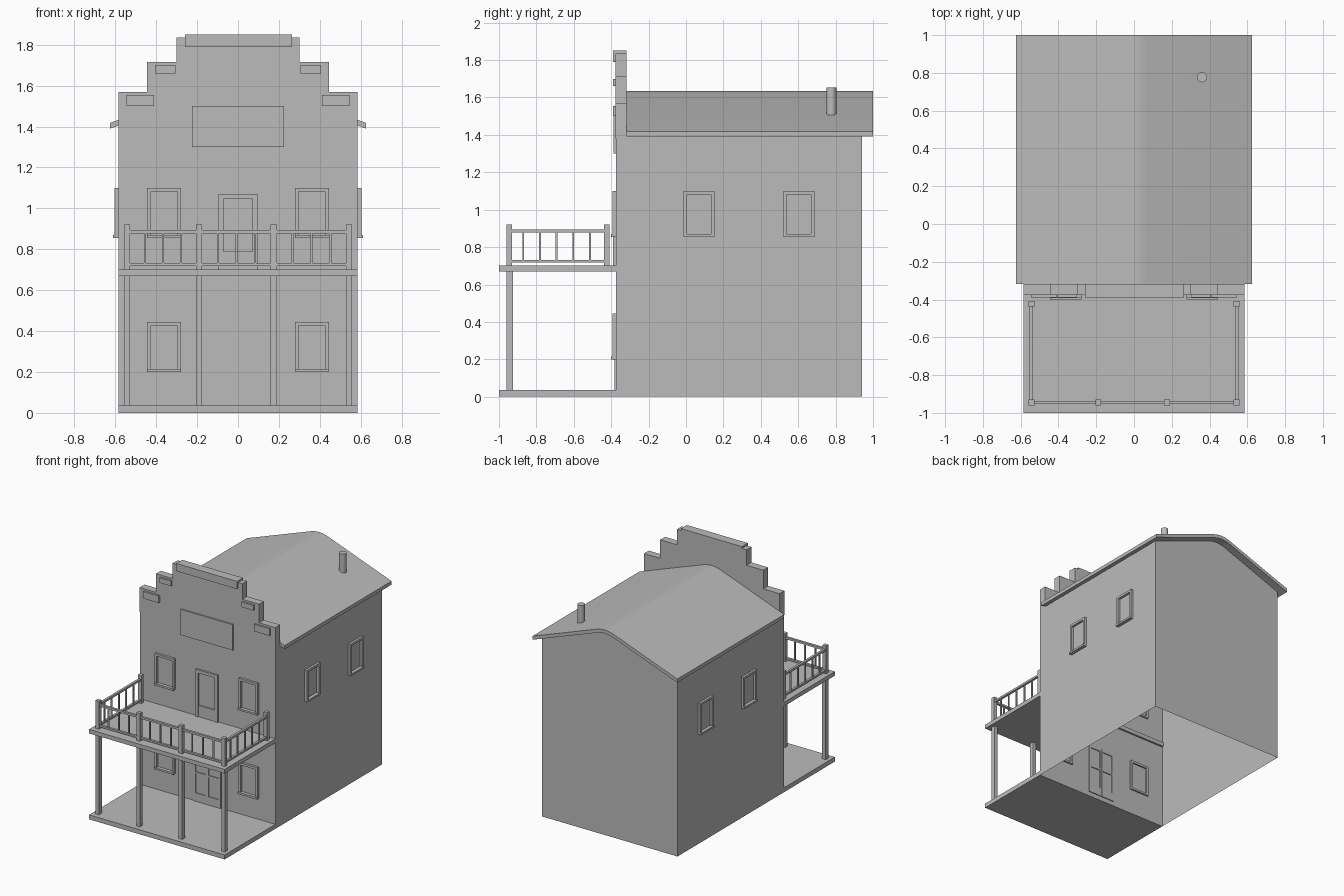
import bpy, bmesh, math
from mathutils import Vector

cube = bpy.data.objects.get("Cube")
if cube:
    bpy.data.objects.remove(cube, do_unlink=True)

grey = bpy.data.materials.new("plain grey")
grey.use_nodes = True
grey.diffuse_color = (0.5, 0.5, 0.5, 1)
grey.node_tree.nodes["Principled BSDF"].inputs["Base Color"].default_value = (0.5, 0.5, 0.5, 1)

W = 0.585            # half width of the house
FRONT, BACK = -0.375, 0.94


def finish(name, bm):
    mesh = bpy.data.meshes.new(name)
    bm.to_mesh(mesh)
    bm.free()
    ob = bpy.data.objects.new(name, mesh)
    bpy.context.collection.objects.link(ob)
    mesh.materials.append(grey)
    return ob


def add_box(bm, x, y, z):
    """Add a box from three (low, high) ranges."""
    verts = bmesh.ops.create_cube(bm, size=1)["verts"]
    for v in verts:
        v.co = Vector([(r[0] + r[1]) / 2 + c * (r[1] - r[0]) for c, r in zip(v.co, (x, y, z))])


def boxes(name, *ranges):
    bm = bmesh.new()
    for r in ranges:
        add_box(bm, *r)
    return finish(name, bm)


def around(c, half):
    return (c - half, c + half)


def prism(name, profile, y0, y1, open_bottom=False):
    """Extrude an x-z profile along y."""
    bm = bmesh.new()
    face = bm.faces.new([bm.verts.new((x, y0, z)) for x, z in profile])
    new = bmesh.ops.extrude_face_region(bm, geom=[face], use_keep_orig=True)["geom"]
    for v in new:
        if isinstance(v, bmesh.types.BMVert):
            v.co.y = y1
    bmesh.ops.recalc_face_normals(bm, faces=bm.faces)
    if open_bottom:
        bm.normal_update()
        low = [f for f in bm.faces if f.normal.z < -0.9]
        bmesh.ops.delete(bm, geom=low, context="FACES_ONLY")
    return finish(name, bm)


def mirrored(half):
    return half + [(-x, z) for x, z in reversed(half) if x > 0]


# House shell, open underneath
prism("house_walls", mirrored([(W, 0), (W, 1.4), (0.06, 1.596), (0, 1.605)]) , FRONT, BACK, True)

# Stepped false front
prism("false_front", mirrored([(W, 1.38), (W, 1.57), (0.445, 1.57), (0.445, 1.715),
                               (0.3, 1.715), (0.3, 1.835)]), FRONT - 0.001, -0.317)
boxes("false_front_cap", ((-0.26, 0.265), (FRONT - 0.001, -0.317), (1.83, 1.85)),
      ((-0.26, 0.265), (-0.39, -0.37), (1.79, 1.85)))
for s, side in ((1, "left"), (-1, "right")):
    boxes(side + "_trim_plates",
          (around(s * 0.478, 0.067), (-0.39, -0.37), (1.5, 1.555)),
          (around(s * 0.355, 0.05), (-0.39, -0.37), (1.66, 1.7)))
boxes("sign_board", ((-0.225, 0.225), (-0.387, -0.37), (1.3, 1.5)))

# Roof with a softly rounded ridge
top = [(0.625, 1.418), (0.07, 1.621), (0.035, 1.63), (0, 1.634)]
upper = mirrored(top)
roof = prism("roof", upper + [(x, z - 0.028) for x, z in reversed(upper)], -0.318, 1.0)

# Stove pipe
bm = bmesh.new()
bmesh.ops.create_cone(bm, cap_ends=True, segments=20, radius1=0.027, radius2=0.027, depth=0.155)
bmesh.ops.translate(bm, verts=bm.verts, vec=(0.36, 0.777, 1.577))
pipe = finish("stove_pipe", bm)


# Window frames, made facing the front and turned onto their wall
def window(name, wall_x, wall_y, z0, turn=0):
    h = 0.083
    z1 = z0 + 0.242
    ob = boxes(name,
               ((-h, -h + 0.018), (-0.018, 0.012), (z0, z1)),
               ((h - 0.018, h), (-0.018, 0.012), (z0, z1)),
               ((-h, h), (-0.018, 0.012), (z1 - 0.018, z1)),
               ((-h, h), (-0.026, 0.012), (z0 - 0.003, z0 + 0.012)))
    ob.location = (wall_x, wall_y, 0)
    ob.rotation_euler.z = turn


for s, side in ((1, "left"), (-1, "right")):
    window(side + "_lower_window", s * 0.361, FRONT, 0.203)
    window(side + "_upper_window", s * 0.361, FRONT, 0.858)
    for y, place in ((0.07, "front"), (0.603, "rear")):
        window(f"{side}_{place}_side_window", s * W, y, 0.858, s * math.pi / 2)

# Balcony door: frame and panel mouldings
boxes("balcony_door_frame",
      ((-0.095, -0.072), (-0.39, -0.365), (0.7, 1.07)),
      ((0.072, 0.095), (-0.39, -0.365), (0.7, 1.07)),
      ((-0.095, 0.095), (-0.39, -0.365), (1.045, 1.07)),
      ((-0.072, 0.072), (-0.383, -0.37), (0.7, 0.79)))

# Double entrance door: each leaf has two sunken panels
leaves = []
yr = (-0.382, -0.368)
for s in (1, -1):
    leaves += [(around(s * 0.108, 0.01), yr, (0.035, 0.43)),
               (around(s * 0.008, 0.006), yr, (0.035, 0.43))]
    leaves += [(around(s * 0.056, 0.05), yr, zr)
               for zr in ((0.035, 0.1), (0.25, 0.265), (0.41, 0.43))]
boxes("entrance_doors", *leaves)

# Porch floor and balcony deck
boxes("porch_floor", ((-W, W), (-1, FRONT), (0, 0.035)))
boxes("balcony_deck", ((-W, W), (-1, -0.36), (0.67, 0.702)))

# Posts
post_x = (-0.543, -0.19, 0.175, 0.543)
boxes("porch_posts", *[(around(x, 0.015), (-0.96, -0.925), (0.035, 0.67)) for x in post_x])
upper_posts = [(x, -0.945) for x in post_x] + [(-0.543, -0.423), (0.543, -0.423)]
boxes("balcony_posts", *[(around(x, 0.015), around(y, 0.015), (0.7, 0.92)) for x, y in upper_posts])

# Balcony rails and balusters
rails, balusters = [], []
for zr in ((0.877, 0.893), (0.718, 0.732)):
    rails.append(((-0.543, 0.543), around(-0.945, 0.009), zr))
    for x in (-0.543, 0.543):
        rails.append((around(x, 0.009), (-0.945, -0.423), zr))
for a, b in zip(post_x, post_x[1:]):
    for i in (1, 2, 3):
        balusters.append((around(a + (b - a) * i / 4, 0.005), around(-0.945, 0.005), (0.73, 0.88)))
for x in (-0.543, 0.543):
    for i in range(5):
        balusters.append((around(x, 0.005), around(-0.87 + 0.089 * i, 0.005), (0.73, 0.88)))
boxes("balcony_rails", *rails)
boxes("balcony_balusters", *balusters)

# Smooth the ridge and the pipe
for ob in (roof, pipe):
    bpy.ops.object.select_all(action="DESELECT")
    ob.select_set(True)
    bpy.context.view_layer.objects.active = ob
    bpy.ops.object.shade_smooth_by_angle(angle=math.radians(30))
